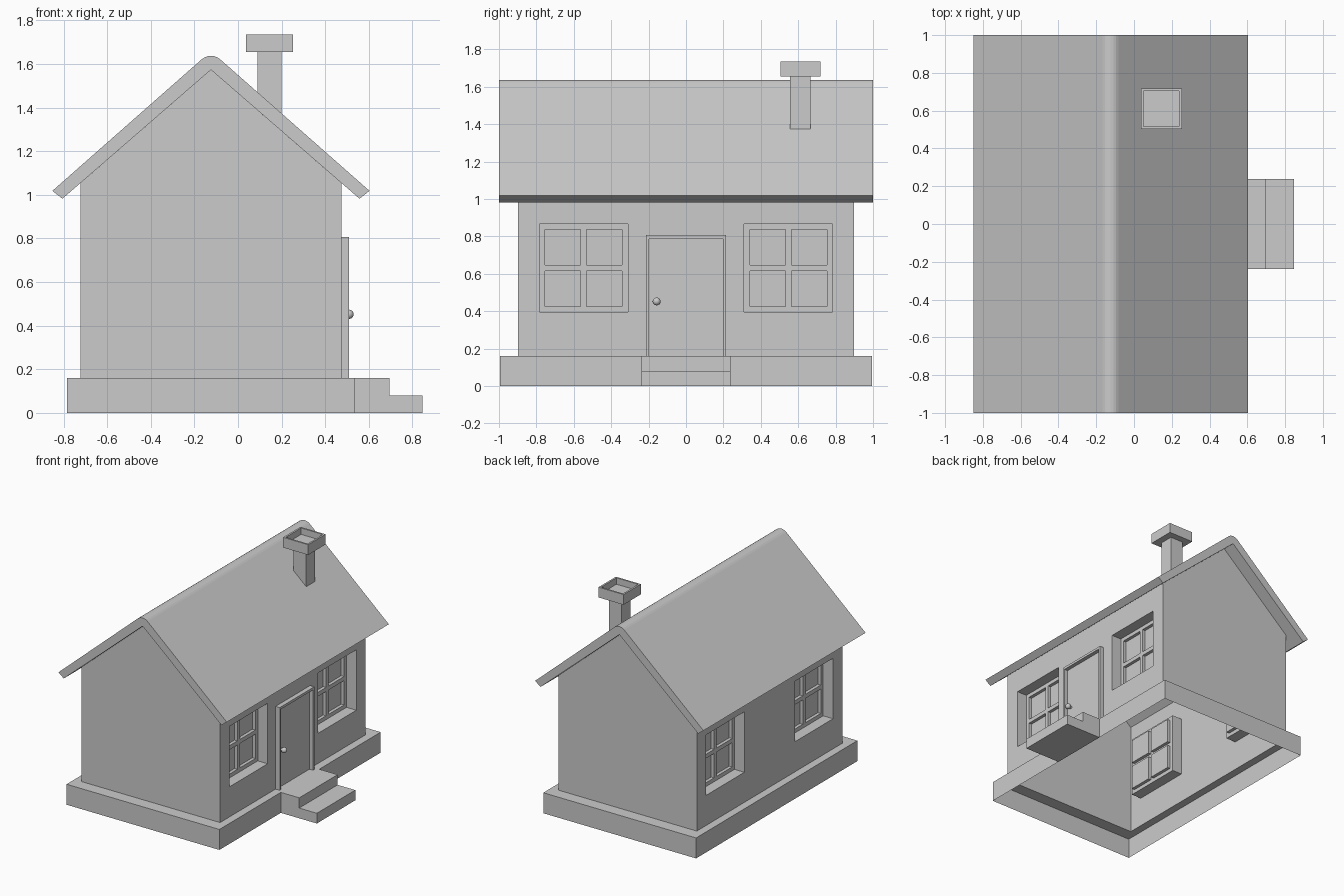
import bpy, bmesh, math
from mathutils import Vector

if "Cube" in bpy.data.objects:
    bpy.data.objects.remove(bpy.data.objects["Cube"])

grey = bpy.data.materials.new("light_grey")
grey.diffuse_color = (0.6, 0.6, 0.6, 1)
grey.use_nodes = True
grey.node_tree.nodes["Principled BSDF"].inputs["Base Color"].default_value = grey.diffuse_color

CX = -0.124                   # house centre line in x
WX, WY = 0.598, 0.898         # half size of the walls
BASE = 0.16                   # top of the plinth
APEX = 1.573                  # underside of the ridge
EAVE = APEX - WX * 0.868      # wall height under the roof slope


def finish(name, bm):
    bmesh.ops.recalc_face_normals(bm, faces=bm.faces[:])
    me = bpy.data.meshes.new(name)
    bm.to_mesh(me)
    bm.free()
    me.materials.append(grey)
    ob = bpy.data.objects.new(name, me)
    bpy.context.collection.objects.link(ob)
    return ob


def prism_mesh(pts, y0, y1):
    """Extrude an (x, z) outline along y."""
    bm = bmesh.new()
    face = bm.faces.new([bm.verts.new((x, y0, z)) for x, z in pts])
    ext = bmesh.ops.extrude_face_region(bm, geom=[face], use_keep_orig=True)
    moved = [g for g in ext["geom"] if isinstance(g, bmesh.types.BMVert)]
    bmesh.ops.translate(bm, verts=moved, vec=(0, y1 - y0, 0))
    return bm


def box(name, x0, x1, y0, y1, z0, z1):
    return finish(name, prism_mesh([(x0, z0), (x1, z0), (x1, z1), (x0, z1)], y0, y1))


def rings(name, cx, cy, levels, cap_end=False):
    """Skin a stack of rectangles given as (half x, half y, z)."""
    bm = bmesh.new()
    loops = [[bm.verts.new((cx + sx * hx, cy + sy * hy, z))
              for sx, sy in ((-1, -1), (1, -1), (1, 1), (-1, 1))]
             for hx, hy, z in levels]
    for a, b in zip(loops, loops[1:]):
        for i in range(4):
            j = (i + 1) % 4
            bm.faces.new((a[i], a[j], b[j], b[i]))
    if cap_end:
        bm.faces.new(loops[-1])
    return finish(name, bm)


def push_in(bm, faces, depth):
    """Sink connected wall faces towards the house centre; return the sunk faces."""
    d = -math.copysign(depth, faces[0].calc_center_median().x - CX)
    ext = bmesh.ops.extrude_face_region(bm, geom=faces)["geom"]
    bmesh.ops.translate(bm, vec=(d, 0, 0),
                        verts=[g for g in ext if isinstance(g, bmesh.types.BMVert)])
    old = [f for f in faces if f.is_valid]
    if old:
        bmesh.ops.delete(bm, geom=old, context='FACES_ONLY')
    return [g for g in ext if isinstance(g, bmesh.types.BMFace)]


# Plinth: open skirt with a ledge up to the walls
rings("plinth", CX, 0, [(0.66, 0.995, 0), (0.66, 0.995, BASE), (WX, WY, BASE)])

# Walls: gabled shell, open below and under the roof
bm = prism_mesh([(CX - WX, BASE), (CX + WX, BASE), (CX + WX, EAVE),
                 (CX, APEX), (CX - WX, EAVE)], -WY, WY)
bmesh.ops.recalc_face_normals(bm, faces=bm.faces[:])
bmesh.ops.delete(bm, geom=[f for f in bm.faces if abs(f.normal.z) > 0.3],
                 context='FACES_ONLY')

# Windows: cut the frame lines into the side walls, then sink frame and panes
WIN_Y, WIN_Z, HALF, BAR, MID = 0.547, 0.631, 0.236, 0.206, 0.016
offsets = [s * o for o in (HALF, BAR, MID) for s in (-1, 1)]
cuts = [((0, c + o, 0), (0, 1, 0)) for c in (-WIN_Y, WIN_Y) for o in offsets]
cuts += [((0, 0, WIN_Z + o), (0, 0, 1)) for o in offsets]
for co, no in cuts:
    sides = [f for f in bm.faces if abs(f.normal.x) > 0.9]
    geom = sides + list({e for f in sides for e in f.edges}) \
                 + list({v for f in sides for v in f.verts})
    bmesh.ops.bisect_plane(bm, geom=geom, plane_co=co, plane_no=no, dist=1e-5)
    bm.normal_update()

for side in (-1, 1):
    for wy in (-WIN_Y, WIN_Y):
        def local(f):
            c = f.calc_center_median()
            return abs(c.y - wy), abs(c.z - WIN_Z)
        opening = [f for f in bm.faces
                   if f.normal.x * side > 0.9 and max(local(f)) < HALF]
        frame = push_in(bm, opening, 0.085)
        panes = [f for f in frame
                 if max(local(f)) < BAR and min(local(f)) > MID]
        for pane in panes:
            push_in(bm, [pane], 0.025)
        bm.normal_update()
finish("walls", bm)

# Roof: bent slab with a rounded ridge
arc = [math.radians(49 + 82 * i / 6) for i in range(7)]
roof = [(CX + 0.681, 0.982), (CX + 0.727, 1.018)]
roof += [(CX + 0.064 * math.cos(a), APEX + 0.064 * math.sin(a)) for a in arc]
roof += [(CX - 0.727, 1.018), (CX - 0.681, 0.982), (CX, APEX)]
finish("roof", prism_mesh(roof, -1, 1))

# Chimney: shaft, wider cap and hollow top
rings("chimney", 0.145, 0.611, [
    (0.055, 0.055, 1.36), (0.055, 0.055, 1.655), (0.108, 0.107, 1.655),
    (0.108, 0.107, 1.735), (0.094, 0.094, 1.735), (0.094, 0.094, 1.685)], True)

# Door steps
finish("steps", prism_mesh([(0.535, 0), (0.847, 0), (0.847, 0.08), (0.695, 0.08),
                            (0.695, BASE), (0.535, BASE)], -0.237, 0.237))

# Door panel and frame
wall = CX + WX
box("door_panel", wall - 0.002, wall + 0.005, -0.198, 0.198, BASE, 0.788)
for name, y0, y1 in (("left_door_jamb", -0.213, -0.197), ("right_door_jamb", 0.197, 0.213)):
    box(name, wall - 0.002, 0.51, y0, y1, BASE, 0.806)
box("door_lintel", wall - 0.002, 0.51, -0.197, 0.197, 0.787, 0.806)

# Door knob on a short stem
bpy.ops.mesh.primitive_cylinder_add(vertices=16, radius=0.01, depth=0.035,
                                    location=(0.493, -0.157, 0.452),
                                    rotation=(0, math.pi / 2, 0))
bpy.context.object.name = "knob_stem"
bpy.ops.object.shade_smooth_by_angle()
bpy.context.object.data.materials.append(grey)
bpy.ops.mesh.primitive_uv_sphere_add(segments=24, ring_count=12, radius=0.021,
                                     location=(0.509, -0.157, 0.452))
bpy.context.object.name = "door_knob"
bpy.ops.object.shade_smooth()
bpy.context.object.data.materials.append(grey)
